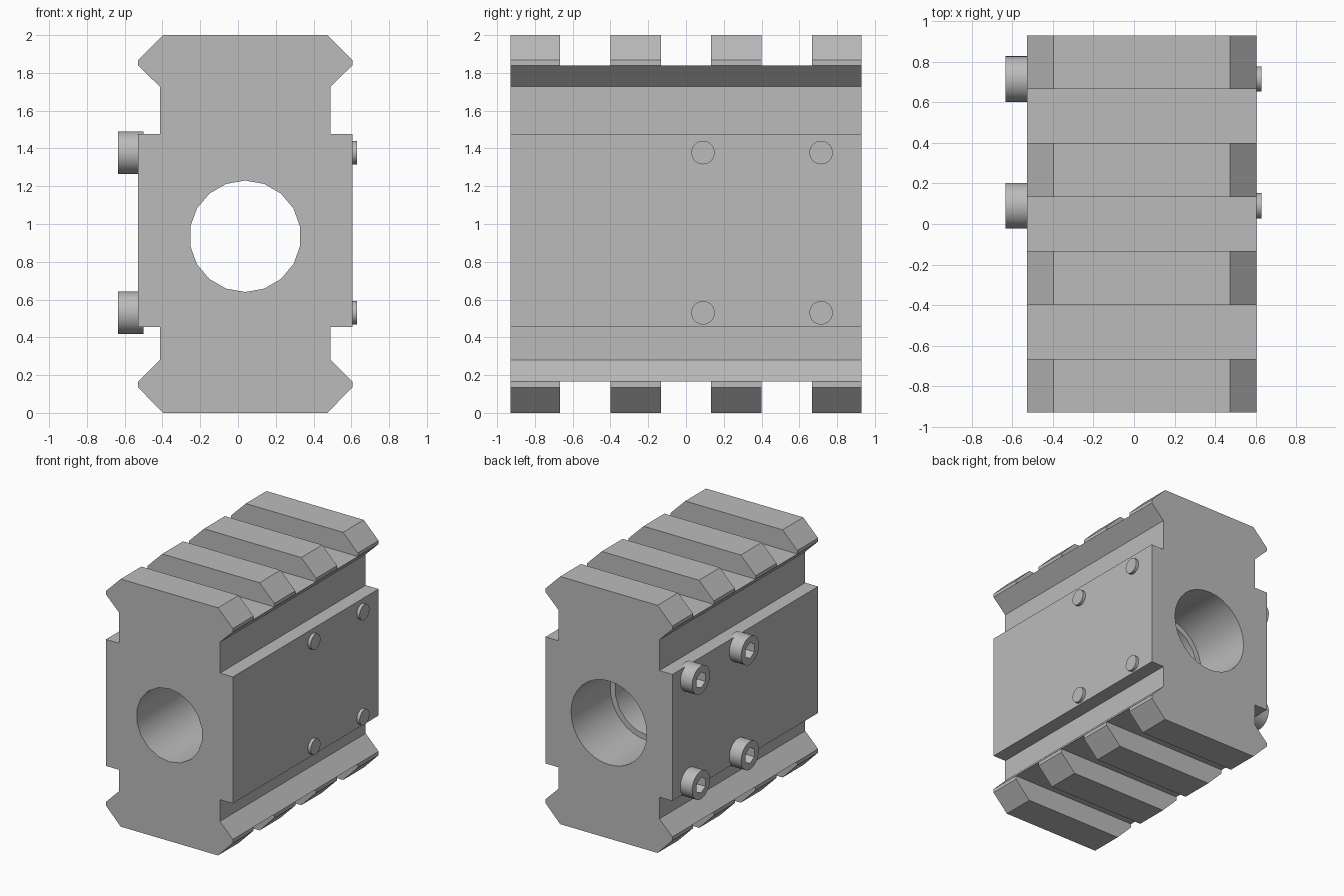
import bpy
import bmesh
import math
from mathutils import Matrix, Vector

cube = bpy.data.objects.get("Cube")
if cube:
    bpy.data.objects.remove(cube, do_unlink=True)

CX = 0.038        # centre plane of the block
HALF = 0.93       # half length of the block
BORE_Z = 0.935

metal = bpy.data.materials.new("grey metal")
metal.use_nodes = True
grey = (0.5, 0.5, 0.5, 1)
metal.diffuse_color = grey
metal.node_tree.nodes["Principled BSDF"].inputs["Base Color"].default_value = grey


def finish(name, bm):
    bmesh.ops.recalc_face_normals(bm, faces=bm.faces)
    mesh = bpy.data.meshes.new(name)
    bm.to_mesh(mesh)
    bm.free()
    mesh.materials.append(metal)
    obj = bpy.data.objects.new(name, mesh)
    bpy.context.collection.objects.link(obj)
    return obj


def box(name, lo, hi):
    lo, hi = Vector(lo), Vector(hi)
    bm = bmesh.new()
    place = Matrix.Translation((lo + hi) / 2) @ Matrix.Diagonal((*(hi - lo), 1))
    bmesh.ops.create_cube(bm, size=1, matrix=place)
    return finish(name, bm)


def rod(name, start, end, radius, sides, turn=0):
    start, end = Vector(start), Vector(end)
    axis = end - start
    spin = axis.to_track_quat('Z', 'Y').to_matrix().to_4x4() @ Matrix.Rotation(turn, 4, 'Z')
    bm = bmesh.new()
    bmesh.ops.create_cone(bm, cap_ends=True, segments=sides, radius1=radius, radius2=radius,
                          depth=axis.length, matrix=Matrix.Translation((start + end) / 2) @ spin)
    return finish(name, bm)


def cut(obj, cutters):
    # Apply each cut, then drop the cutter
    for cutter in cutters:
        mod = obj.modifiers.new("cut", 'BOOLEAN')
        mod.operation = 'DIFFERENCE'
        mod.solver = 'EXACT'
        mod.object = cutter
        bpy.context.view_layer.update()
        graph = bpy.context.evaluated_depsgraph_get()
        result = bpy.data.meshes.new_from_object(obj.evaluated_get(graph))
        obj.modifiers.clear()
        obj.data = result
        bpy.data.objects.remove(cutter, do_unlink=True)


def smooth(obj, degrees=30):
    bpy.ops.object.select_all(action='DESELECT')
    obj.select_set(True)
    bpy.context.view_layer.objects.active = obj
    bpy.ops.object.shade_smooth_by_angle(angle=math.radians(degrees))


# Rail block: mirrored half profile, extruded lengthwise
half = [(0.435, 0), (0.567, 0.135), (0.567, 0.165), (0.452, 0.28), (0.452, 0.455),
        (0.567, 0.455), (0.567, 1.477), (0.452, 1.477), (0.452, 1.727),
        (0.567, 1.84), (0.567, 1.868), (0.435, 2)]
outline = half + [(-x, z) for x, z in reversed(half)]
bm = bmesh.new()
face = bm.faces.new([bm.verts.new((CX + x, -HALF, z)) for x, z in outline])
ext = bmesh.ops.extrude_face_region(bm, geom=[face])
bmesh.ops.translate(bm, vec=(0, 2 * HALF, 0),
                    verts=[v for v in ext["geom"] if isinstance(v, bmesh.types.BMVert)])
block = finish("rail_block", bm)

# Cross slots on top and bottom, stepped bore through the middle
cutters = []
for y in (-0.533, 0, 0.533):
    for low, high in ((-0.2, 0.165), (1.84, 2.2)):
        cutters.append(box("slot_cutter", (-1, y - 0.133, low), (1, y + 0.133, high)))
cutters.append(rod("bore_cutter", (CX, -1.2, BORE_Z), (CX, 1.2, BORE_Z), 0.295, 18))
cutters.append(rod("counterbore_cutter", (CX, 0.43, BORE_Z), (CX, 1.2, BORE_Z), 0.338, 32))
cut(block, cutters)
smooth(block)

# Clamp bolts: socket heads on one side, shank tips on the other
for y, row in ((0.09, "middle"), (0.715, "rear")):
    for z, level in ((0.53, "lower"), (1.378, "upper")):
        head = rod(f"{row}_{level}_bolt_head", (-0.5, y, z), (-0.635, y, z), 0.113, 32)
        cut(head, [rod("socket_cutter", (-0.56, y, z), (-0.7, y, z), 0.064, 6)])
        smooth(head)
        smooth(rod(f"{row}_{level}_bolt_tip", (0.55, y, z), (0.63, y, z), 0.062, 32))
